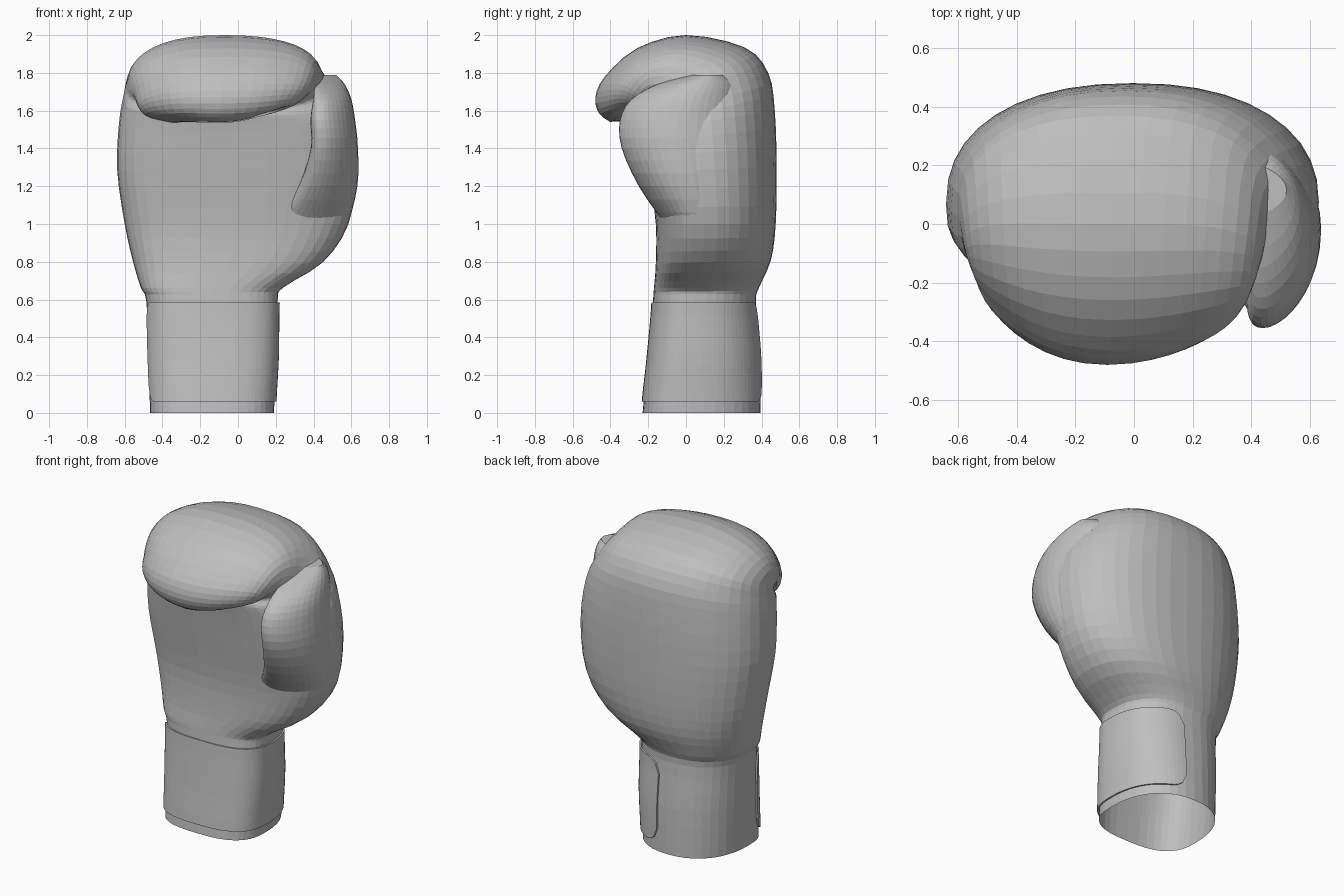
import bpy
import bmesh
from math import sin, cos, radians, sqrt, copysign
from mathutils import Vector

cube = bpy.data.objects.get("Cube")
if cube:
    bpy.data.objects.remove(cube, do_unlink=True)

leather = bpy.data.materials.new("grey leather")
leather.use_nodes = True
GREY = (0.52, 0.52, 0.52, 1)
leather.diffuse_color = GREY
leather.node_tree.nodes["Principled BSDF"].inputs["Base Color"].default_value = GREY


def spline(keys, t):
    """Smooth interpolation through a list of key sections."""
    i = min(max(int(t), 0), len(keys) - 2)
    f = t - i
    last = len(keys) - 1
    rows = zip(keys[max(i - 1, 0)], keys[i], keys[i + 1], keys[min(i + 2, last)])
    return [b + f / 2 * (c - a + f * (2 * a - 5 * b + 4 * c - d + f * (3 * (b - c) + d - a)))
            for a, b, c, d in rows]


def rounded(angle, power):
    """Point on a unit superellipse."""
    c, s = cos(angle), sin(angle)
    return copysign(abs(c) ** (2 / power), c), copysign(abs(s) ** (2 / power), s)


def grid_object(name, rows, closed, cap_start=False, cap_end=False):
    """Mesh from rows of points, optionally closed around and capped."""
    bm = bmesh.new()
    grid = [[bm.verts.new(p) for p in row] for row in rows]
    count = len(grid[0])
    for low, high in zip(grid, grid[1:]):
        for j in range(count if closed else count - 1):
            k = (j + 1) % count
            bm.faces.new((low[j], low[k], high[k], high[j]))
    for wanted, ring in ((cap_start, grid[0]), (cap_end, grid[-1])):
        if wanted:
            hub = bm.verts.new(sum((v.co for v in ring), Vector()) / count)
            for j in range(count):
                bm.faces.new((ring[j], ring[(j + 1) % count], hub))
    bmesh.ops.recalc_face_normals(bm, faces=bm.faces)
    mesh = bpy.data.meshes.new(name)
    bm.to_mesh(mesh)
    bm.free()
    mesh.materials.append(leather)
    obj = bpy.data.objects.new(name, mesh)
    bpy.context.collection.objects.link(obj)
    return obj


SIDES = 40
ANGLES = [radians(360 * j / SIDES) for j in range(SIDES)]

# Hand sections: outer y, outer z, inner y, inner z, right x, left x
HAND = [
    (.395, 0, -.23, 0, -.465, .19),
    (.39, .3, -.2, .3, -.475, .205),
    (.37, .59, -.175, .59, -.485, .21),
    (.39, .67, -.17, .66, -.515, .24),
    (.45, .81, -.16, .79, -.555, .45),
    (.475, 1, -.16, 1, -.6, .585),
    (.48, 1.3, -.195, 1.28, -.64, .63),
    (.47, 1.6, -.225, 1.49, -.63, .6),
    (.435, 1.8, -.24, 1.57, -.61, .53),
    (.31, 1.935, -.24, 1.59, -.595, .465),
    (0, 2, -.24, 1.59, -.58, .435),
    (-.26, 1.93, -.25, 1.59, -.56, .41),
    (-.43, 1.78, -.26, 1.58, -.54, .38),
    (-.48, 1.67, -.28, 1.57, -.52, .34),
    (-.46, 1.585, -.3, 1.555, -.47, .28),
    (-.4, 1.54, -.33, 1.535, -.35, .15),
]


def hand_point(t, angle, scale=1):
    oy, oz, iy, iz, x0, x1 = spline(HAND, t)
    u, v = rounded(angle, 2.25 if sin(angle) > 0 else 2.8)
    # The widest line lies nearer the palm, and the finger ends sweep back
    side = .5 + u * scale / 2
    depth = .4 + v * scale * (.6 if v > 0 else .4)
    curl = min(max((t - 8) / 4, 0), 1) * u * u
    return Vector((x0 + (x1 - x0) * side,
                   iy + (oy - iy) * depth + curl * (.11 - .04 * u),
                   iz + (oz - iz) * depth + curl * .03 * (1 + u)))


# Cuff, palm and fingers curling over the front, open at the wrist
STEPS = 3
rows = [[hand_point(i / STEPS, a) for a in ANGLES]
        for i in range((len(HAND) - 1) * STEPS + 1)]
grid_object("hand_and_fingers", rows, True, cap_end=True)

# Thumb sections: z, front y, back y, inner x, outer x
THUMB = [
    (.76, .02, .22, 0, .3),
    (.88, -.05, .24, .1, .46),
    (1, -.115, .25, .18, .575),
    (1.2, -.25, .26, .32, .632),
    (1.4, -.34, .26, .39, .635),
    (1.55, -.35, .26, .39, .62),
    (1.66, -.29, .26, .41, .6),
    (1.74, -.15, .25, .43, .565),
    (1.79, .03, .2, .47, .52),
]


def thumb_point(t, angle):
    z, y0, y1, x0, x1 = spline(THUMB, t)
    u, v = rounded(angle, 2.2)
    bow = .07 * v * v
    return Vector(((x0 + x1) / 2 + u * (x1 - x0) / 2 - bow,
                   (y0 + y1) / 2 + v * (y1 - y0) / 2, z))


rows = [[thumb_point(i / STEPS, a) for a in ANGLES]
        for i in range((len(THUMB) - 1) * STEPS + 1)]
grid_object("thumb", rows, True, cap_start=True, cap_end=True)

# Wrist strap around the front and left side, with rounded ends
START, END, LOW, HIGH = radians(194), radians(441), .06, .585
CORNER, COLUMNS, LEVELS = .09, 56, 8
rows = []
for i in range(COLUMNS + 1):
    angle = START + (END - START) * i / COLUMNS
    reach = min(angle - START, END - angle) * .32
    gap = max(CORNER - reach, 0)
    trim = CORNER - sqrt(max(CORNER ** 2 - gap ** 2, 0))
    column = []
    for k in range(LEVELS + 1):
        z = LOW + trim + (HIGH - LOW - 2 * trim) * k / LEVELS
        point = hand_point(z / .3, angle, 1.035)
        point.z = z
        column.append(point)
    rows.append(column)
strap = grid_object("wrist_strap", rows, False)
shell = strap.modifiers.new("thickness", "SOLIDIFY")
shell.thickness = .01
shell.offset = -1
